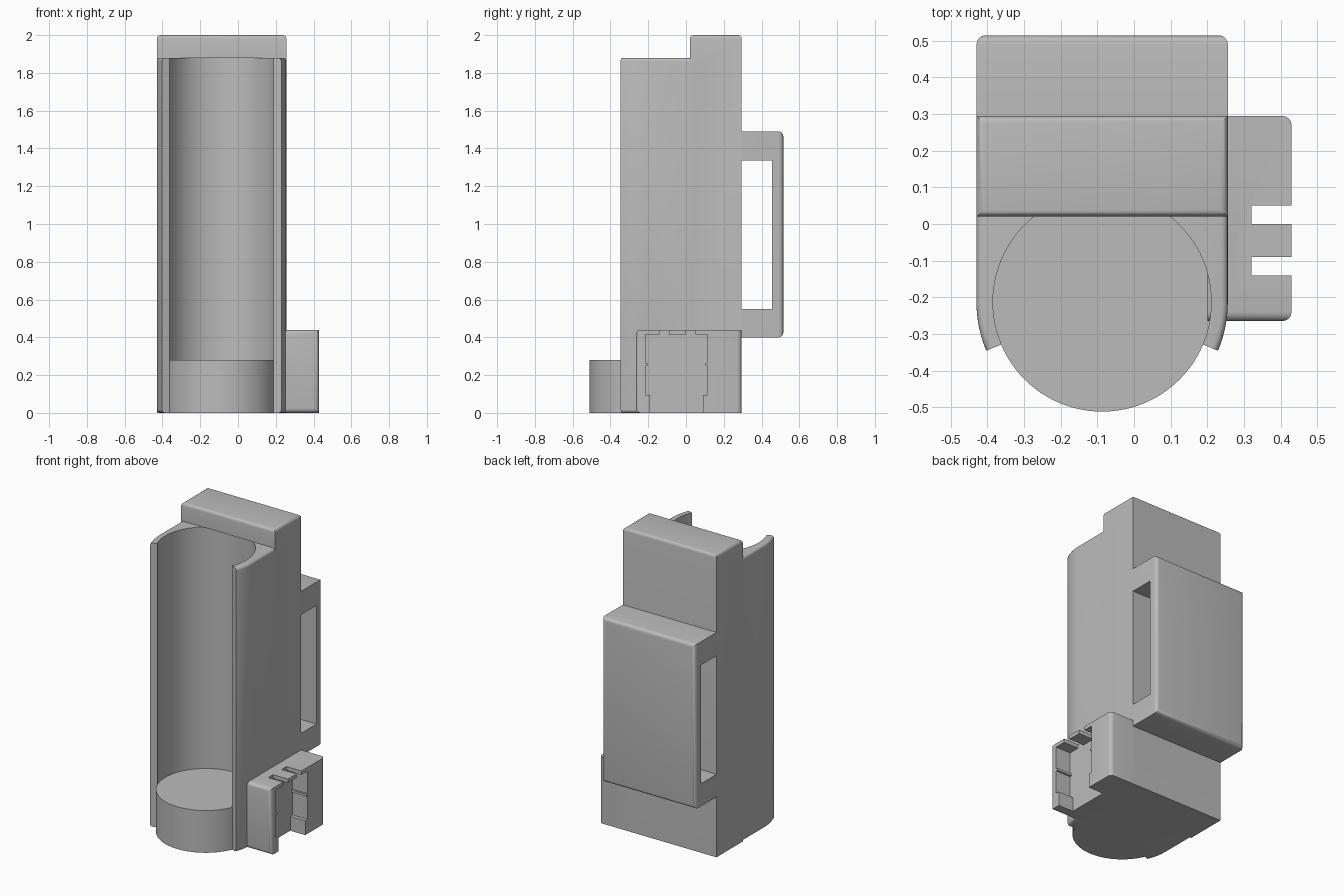
import bpy, bmesh, math

if "Cube" in bpy.data.objects:
    bpy.data.objects.remove(bpy.data.objects["Cube"])

CX, CY = -0.087, -0.213      # bore axis
R_IN, R_OUT = 0.298, 0.343
X0, X1 = -0.43, 0.256        # main width
BACK = 0.295

grey = bpy.data.materials.new("plain grey")
grey.diffuse_color = (0.5, 0.5, 0.5, 1)
grey.use_nodes = True
grey.node_tree.nodes["Principled BSDF"].inputs["Base Color"].default_value = grey.diffuse_color


def prism(name, pts, z0, z1, bevel=None, width=0.02):
    """Extrude an outline; bevel edges whose (a, b) ends satisfy the rule."""
    bm = bmesh.new()
    face = bm.faces.new([bm.verts.new((x, y, z0)) for x, y in pts])
    top = bmesh.ops.extrude_face_region(bm, geom=[face])["geom"]
    for v in top:
        if isinstance(v, bmesh.types.BMVert):
            v.co.z = z1
    bmesh.ops.recalc_face_normals(bm, faces=bm.faces)
    if bevel:
        edges = [e for e in bm.edges if bevel(e.verts[0].co, e.verts[1].co)]
        bmesh.ops.bevel(bm, geom=edges, offset=width, segments=4,
                        profile=0.5, affect='EDGES')
    me = bpy.data.meshes.new(name)
    bm.to_mesh(me)
    bm.free()
    me.materials.append(grey)
    ob = bpy.data.objects.new(name, me)
    bpy.context.collection.objects.link(ob)
    return ob


def box(name, x0, x1, y0, y1, z0, z1, bevel=None, width=0.02):
    return prism(name, [(x0, y0), (x1, y0), (x1, y1), (x0, y1)],
                 z0, z1, bevel, width)


def circle(r, n=96):
    return [(CX + r * math.cos(math.tau * i / n),
             CY + r * math.sin(math.tau * i / n)) for i in range(n)]


def boolean(ob, tool, op='DIFFERENCE'):
    m = ob.modifiers.new(op.lower(), 'BOOLEAN')
    m.operation, m.solver, m.object = op, 'EXACT', tool
    bpy.ops.object.select_all(action='DESELECT')
    bpy.context.view_layer.objects.active = ob
    ob.select_set(True)
    bpy.ops.object.modifier_apply(modifier=m.name)
    bpy.data.objects.remove(tool)


def both(f):
    return lambda a, b: f(a) and f(b)


# Curved holder arms: straight flanks, then arcs ending in radial tips
tip = math.radians(22.8)
right = [(CX + R_OUT * math.cos(-tip * i / 10),
          CY + R_OUT * math.sin(-tip * i / 10)) for i in range(11)]
left = [(2 * CX - x, y) for x, y in right]
outline = [(X1, 0.07)] + right + [(CX, CY)] + left[::-1] + [(X0, 0.07)]
body = prism("holder_body", outline, 0, 1.88,
             lambda a, b: abs(a.z - b.z) < 1e-4
             and min(a.y, b.y) < 0.06
             and min(abs(a.x - CX), abs(b.x - CX)) > 0.1, 0.018)

# Tall rear block that caps the bore
tower = box("tower", X0, X1, 0.02, BACK, 0, 2.0, both(lambda v: v.z > 1.99))
boolean(body, tower, 'UNION')
boolean(body, prism("bore", circle(R_IN), 0.28, 1.88))

# Round floor plug
plug = prism("floor_plug", circle(R_IN + 0.001), 0, 0.28)

# Rear belt loop with a slot through it
loop = box("belt_loop", X0, X1, BACK - 0.01, 0.515, 0.4, 1.49,
           both(lambda v: v.y > 0.51), 0.025)
boolean(loop, box("loop_slot", -1, 1, 0.2, 0.455, 0.55, 1.335))

# Side socket block
socket = box("side_socket", 0.2, 0.43, -0.265, BACK, 0, 0.44,
             lambda a, b: (a.x > 0.42 and b.x > 0.42 and abs(a.y - b.y) < 1e-4)
             or (a.y < -0.26 and b.y < -0.26 and abs(a.z - b.z) < 1e-4), 0.025)
boolean(socket, box("pocket_upper", 0.32, 0.6, -0.215, 0.115, 0.265, 0.415))
boolean(socket, box("pocket_ridge", 0.32, 0.6, -0.203, 0.103, 0.24, 0.27))
boolean(socket, box("pocket_lower", 0.32, 0.6, -0.215, 0.115, 0.095, 0.25))
boolean(socket, box("pocket_exit", 0.32, 0.6, -0.19, 0.09, -0.1, 0.1))
for y in (-0.14, 0.0):
    boolean(socket, box("lip_slot", 0.32, 0.6, y, y + 0.05, 0.4, 0.6))

# Smooth rounded surfaces, keep hard edges
for ob in (body, plug, loop, socket):
    bpy.ops.object.select_all(action='DESELECT')
    bpy.context.view_layer.objects.active = ob
    ob.select_set(True)
    bpy.ops.object.shade_smooth_by_angle(angle=math.radians(30))
